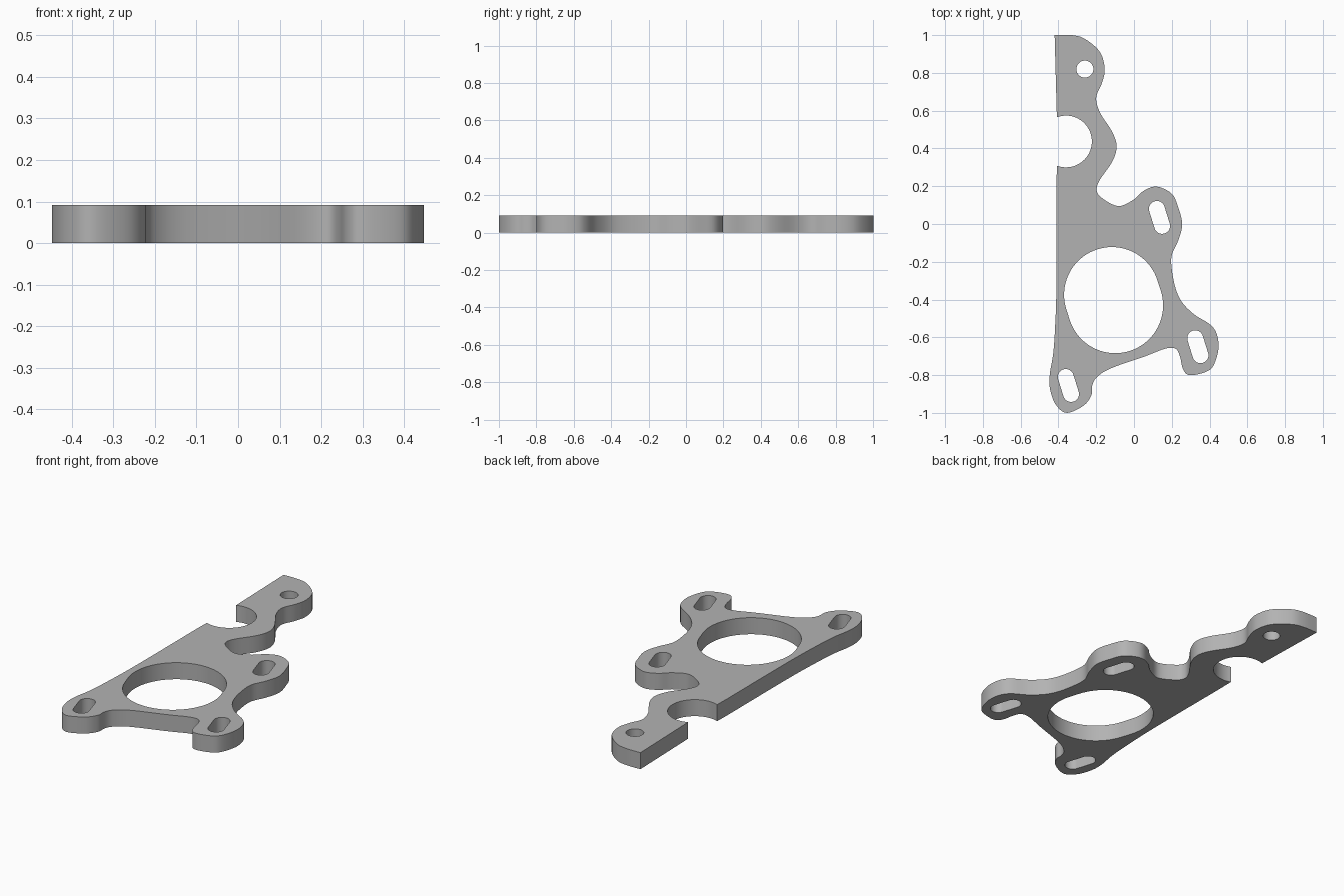
import bpy
import bmesh
from math import pi, sin, cos, atan2
from mathutils import Vector

THICKNESS = 0.092

default_cube = bpy.data.objects.get("Cube")
if default_cube:
    bpy.data.objects.remove(default_cube, do_unlink=True)


def smooth_path(points, steps=5):
    """Open curve passing through every control point."""
    pts = [Vector(p) for p in points]
    pts = [pts[0]] + pts + [pts[-1]]
    path = []
    for a, b, c, d in zip(pts, pts[1:], pts[2:], pts[3:]):
        for i in range(steps):
            t = i / steps
            path.append(0.5 * (2 * b + (c - a) * t
                               + (2 * a - 5 * b + 4 * c - d) * t ** 2
                               + (3 * b - a - 3 * c + d) * t ** 3))
    path.append(pts[-1])
    return path


def arc(center, radius, start, end, steps):
    angles = [start + (end - start) * i / steps for i in range(steps + 1)]
    return [Vector(center) + radius * Vector((cos(a), sin(a))) for a in angles]


def slot(center, radius, offset, steps=24):
    """Closed slot: two half circles pushed apart along the offset."""
    center, offset = Vector(center), Vector(offset)
    side = atan2(offset.y, offset.x) - pi / 2
    return (arc(center + offset, radius, side, side + pi, steps)
            + arc(center - offset, radius, side + pi, side + 2 * pi, steps))


# Outer edge, clockwise from the top corner to the lower lip of the notch
edge = [
    (-.42, 1), (-.33, 1), (-.26, .98), (-.18, .91), (-.155, .82),
    (-.17, .745), (-.2, .67), (-.18, .59), (-.115, .487), (-.092, .41),
    (-.115, .33), (-.18, .235), (-.198, .18), (-.17, .138), (-.085, .095),
    (-.005, .127), (.05, .175), (.12, .198), (.2, .16), (.233, .09),
    (.255, 0), (.235, -.085), (.2, -.165), (.2, -.24), (.22, -.34),
    (.255, -.415), (.32, -.48), (.4, -.53), (.437, -.58), (.447, -.66),
    (.42, -.75), (.375, -.785), (.295, -.8), (.26, -.77), (.243, -.7),
    (.22, -.66), (.165, -.66), (.06, -.7), (-.125, -.765), (-.2, -.815),
    (-.222, -.86), (-.225, -.905), (-.265, -.96), (-.355, -1),
    (-.415, -.955), (-.445, -.87), (-.445, -.79), (-.428, -.69),
    (-.418, -.555), (-.41, -.3), (-.41, .3),
]

# Round notch in the straight side
notch = arc((-.36, .437), .137, -1.93, 1.93, 40)
outline = smooth_path(edge)[:-1] + notch

# Bore, mounting slots and bolt hole
bore = slot((-.108, -.403), .253, (-.009, .028), 40)
mounting_slots = [slot(c, .042, (-.014, .045))
                  for c in ((.135, .035), (.338, -.65), (-.347, -.855))]
bolt_hole = arc((-.26, .82), .045, 0, 2 * pi, 36)[:-1]

# Fill between the loops, then extrude to a solid plate
bm = bmesh.new()
for loop in [outline, bore, bolt_hole] + mounting_slots:
    verts = [bm.verts.new((p.x, p.y, 0)) for p in loop]
    for a, b in zip(verts, verts[1:] + verts[:1]):
        bm.edges.new((a, b))
bmesh.ops.triangle_fill(bm, use_beauty=True, use_dissolve=False, edges=bm.edges[:])
extruded = bmesh.ops.extrude_face_region(bm, geom=bm.faces[:], use_keep_orig=True)
top_verts = [g for g in extruded["geom"] if isinstance(g, bmesh.types.BMVert)]
bmesh.ops.translate(bm, verts=top_verts, vec=(0, 0, THICKNESS))
bmesh.ops.recalc_face_normals(bm, faces=bm.faces[:])

mesh = bpy.data.meshes.new("mounting_plate")
bm.to_mesh(mesh)
bm.free()
plate = bpy.data.objects.new("mounting_plate", mesh)
bpy.context.collection.objects.link(plate)

# Plain grey metal
grey = bpy.data.materials.new("plain_grey")
grey.use_nodes = True
color = (.45, .45, .45, 1)
grey.diffuse_color = color
for node in grey.node_tree.nodes:
    if node.type == "BSDF_PRINCIPLED":
        node.inputs["Base Color"].default_value = color
mesh.materials.append(grey)

# Smooth walls with crisp rims
bpy.ops.object.select_all(action="DESELECT")
plate.select_set(True)
bpy.context.view_layer.objects.active = plate
bpy.ops.object.shade_smooth_by_angle(angle=pi / 6)
